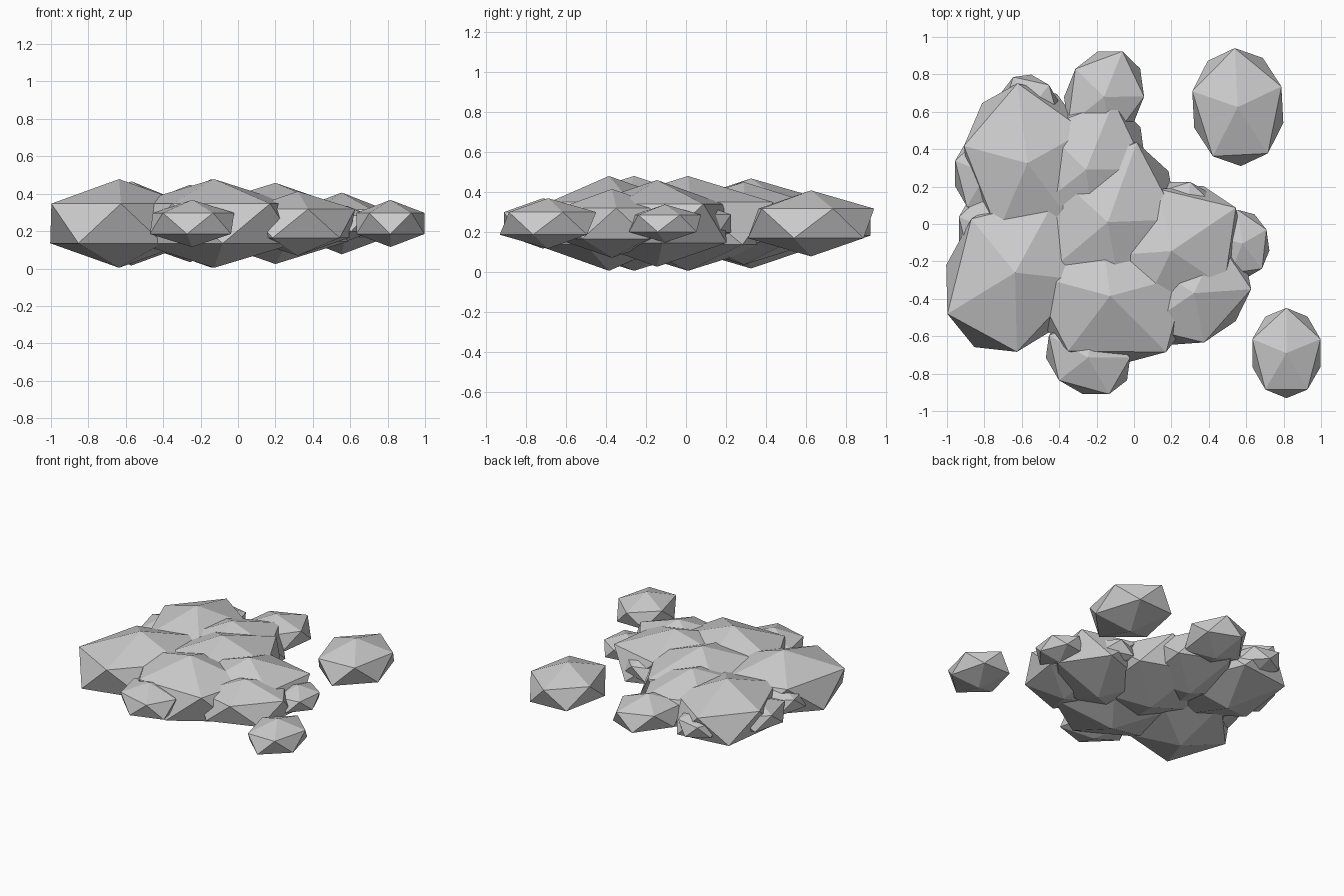
import bpy
import math

if "Cube" in bpy.data.objects:
    bpy.data.objects.remove(bpy.data.objects["Cube"])

# One pale grey for the whole cloud
grey = bpy.data.materials.new("pale_grey")
grey.diffuse_color = (0.6, 0.6, 0.6, 1)
grey.use_nodes = True
grey.node_tree.nodes["Principled BSDF"].inputs["Base Color"].default_value = grey.diffuse_color

MID_Z = 0.241


def puff(name, x, y, size, turn):
    """Flattened 20-sided ball, stretched along one axis and turned about z."""
    bpy.ops.mesh.primitive_ico_sphere_add(
        subdivisions=1, radius=1, location=(x, y, MID_Z),
        rotation=(0, 0, math.radians(90 + turn)))
    ob = bpy.context.object
    ob.name = name
    ob.scale = (2.14 * size, 1.7 * size, size)
    ob.data.materials.append(grey)


# x, y, half height, turn in degrees
main_puffs = [
    (-0.636, -0.26, 0.237, -28.6),
    (-0.57, 0.325, 0.225, 7),
    (-0.14, 0.01, 0.237, -20),
    (0.20, -0.145, 0.217, -56),
    (-0.128, -0.385, 0.237, 75),
    (-0.257, 0.29, 0.207, -22),
    (0.32, -0.37, 0.172, 124),
]
edge_puffs = [
    (-0.16, 0.68, 0.137, -22),
    (-0.246, -0.715, 0.126, 60),
    (0.58, -0.105, 0.095, 8),
    (-0.55, 0.62, 0.10, 30),
    (-0.79, 0.27, 0.115, 0),
    (-0.77, -0.03, 0.115, 0),
    (0.28, 0.07, 0.10, 60),
]
loose_puffs = [
    (0.555, 0.625, 0.165, 3),
    (0.815, -0.69, 0.126, 0),
]

for group, puffs in (("main_puff", main_puffs), ("edge_puff", edge_puffs),
                     ("loose_puff", loose_puffs)):
    for i, p in enumerate(puffs, 1):
        puff(f"{group}_{i}", *p)
